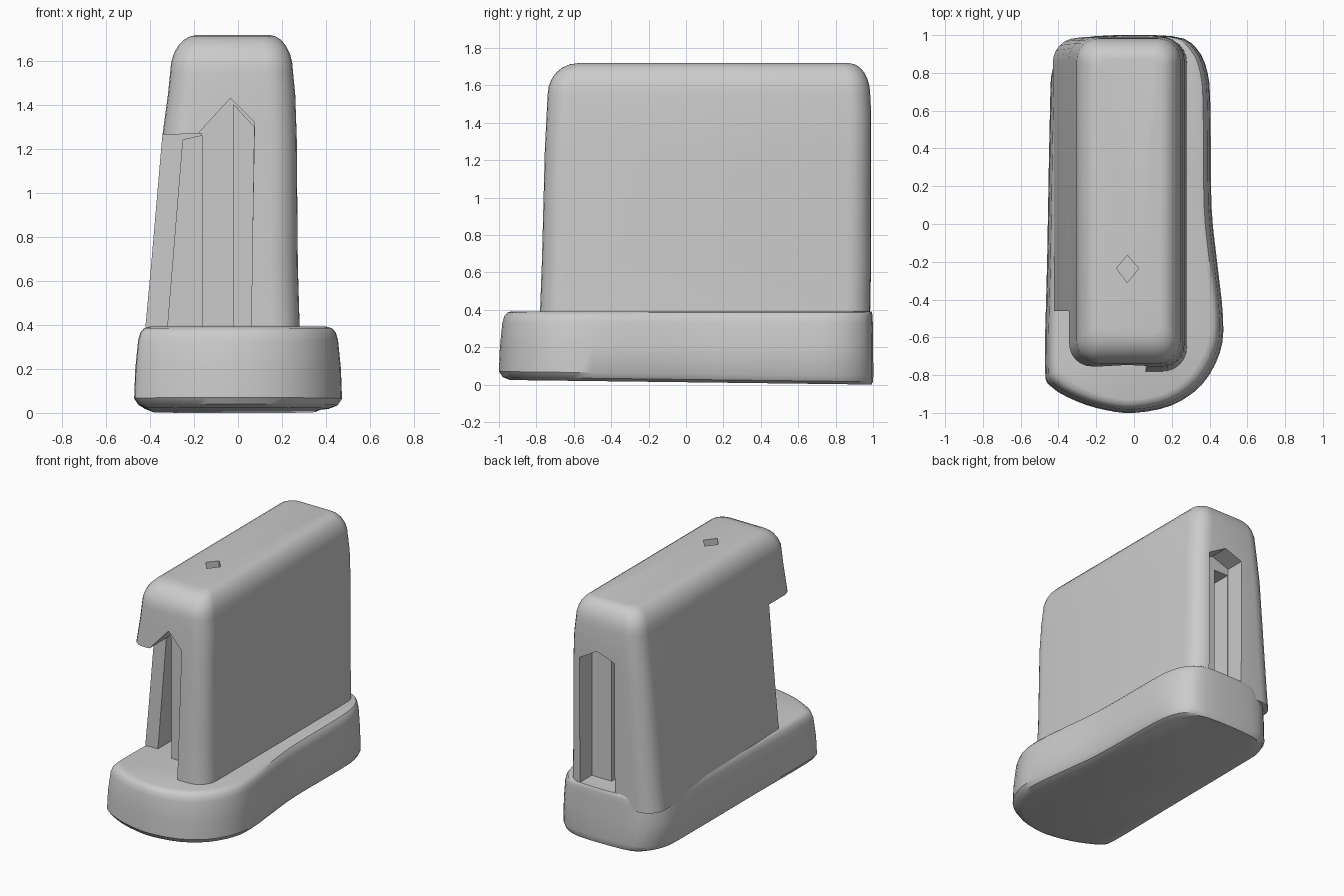
import bpy, bmesh, math
from mathutils import Vector

if "Cube" in bpy.data.objects:
    bpy.data.objects.remove(bpy.data.objects["Cube"])


def make_object(name, bm):
    bmesh.ops.recalc_face_normals(bm, faces=bm.faces)
    mesh = bpy.data.meshes.new(name)
    bm.to_mesh(mesh)
    bm.free()
    ob = bpy.data.objects.new(name, mesh)
    bpy.context.collection.objects.link(ob)
    return ob


def loft(name, rings):
    bm = bmesh.new()
    loops = [[bm.verts.new(p) for p in ring] for ring in rings]
    n = len(loops[0])
    for a, b in zip(loops, loops[1:]):
        for i in range(n):
            j = (i + 1) % n
            bm.faces.new((a[i], a[j], b[j], b[i]))
    bm.faces.new(loops[0][::-1])
    bm.faces.new(loops[-1])
    return make_object(name, bm)


def rounded_rect(xl, xr, yf, yb, r, z, seg=6):
    pts = []
    corners = [(xr - r, yf + r, -90), (xr - r, yb - r, 0),
               (xl + r, yb - r, 90), (xl + r, yf + r, 180)]
    for cx, cy, start in corners:
        for k in range(seg + 1):
            a = math.radians(start + 90 * k / seg)
            pts.append((cx + r * math.cos(a), cy + r * math.sin(a), z))
    return pts


def smooth_outline(ctrl, steps=3):
    out, n = [], len(ctrl)
    for i in range(n):
        p0, p1, p2, p3 = (Vector(ctrl[(i + k) % n]) for k in (-1, 0, 1, 2))
        for s in range(steps):
            t = s / steps
            out.append(0.5 * (2 * p1 + (p2 - p0) * t
                              + (2 * p0 - 5 * p1 + 4 * p2 - p3) * t * t
                              + (3 * p1 - p0 - 3 * p2 + p3) * t ** 3))
    return out


def prism_cutter(name, profile, y0, y1):
    # x-z profile swept along y
    ob = loft(name, [[(x, y, z) for x, z in profile] for y in (y0, y1)])
    ob.hide_render = True
    return ob


def smooth(ob, angle=35):
    bpy.ops.object.select_all(action='DESELECT')
    ob.select_set(True)
    bpy.context.view_layer.objects.active = ob
    bpy.ops.object.shade_smooth_by_angle(angle=math.radians(angle))


# Base: asymmetric rounded foot, bulging at the front right
outline = smooth_outline([
    (0, -1), (0.2, -0.96), (0.36, -0.85), (0.455, -0.68), (0.472, -0.5),
    (0.44, -0.2), (0.41, 0.1), (0.405, 0.6), (0.39, 0.8), (0.33, 0.93),
    (0.2, 0.995), (-0.2, 0.995), (-0.35, 0.95), (-0.43, 0.82), (-0.445, 0.6),
    (-0.46, -0.2), (-0.472, -0.75), (-0.44, -0.86), (-0.3, -0.94), (-0.15, -0.985)])
rings = []
for z, inset in [(0, 0.06), (0.015, 0.02), (0.045, 0), (0.2, 0.005),
                 (0.33, 0.018), (0.365, 0.028), (0.385, 0.045), (0.392, 0.07)]:
    ring = []
    for p in outline:
        y = p.y * (1 - inset) if p.y < 0 else p.y * (1 - inset * 0.15)
        lift = 0.025 * (1 - y) / 2 if z < 0.1 else 0
        ring.append((p.x * (1 - inset / 0.47), y, z + lift))
    rings.append(ring)
base = loft("base", rings)

# Body: tapered upright block with a rounded top
levels = [(0.3, -0.43, 0.285, -0.785, 0.985, 0.13),
          (0.4, -0.42, 0.28, -0.78, 0.985, 0.13),
          (0.67, -0.395, 0.272, -0.77, 0.99, 0.13),
          (1.25, -0.345, 0.267, -0.755, 0.99, 0.12),
          (1.45, -0.318, 0.26, -0.745, 0.99, 0.12),
          (1.55, -0.308, 0.25, -0.74, 0.985, 0.12)]
for k in range(1, 7):
    a = math.radians(15 * k)
    d = 1 - math.cos(a)
    levels.append((1.55 + 0.168 * math.sin(a), -0.308 + 0.125 * d, 0.25 - 0.11 * d,
                   -0.74 + 0.16 * d, 0.985 - 0.11 * d, 0.12 - 0.07 * d))
body = loft("body", [rounded_rect(xl, xr, yf, yb, r, z)
                     for z, xl, xr, yf, yb, r in levels])

cutters = [
    # Front recess with a peaked roof under the overhanging head
    prism_cutter("front_recess_cutter", [(-0.7, 0.2), (0.055, 0.2), (0.075, 1.32),
                 (-0.035, 1.43), (-0.19, 1.26), (-0.7, 1.25)], -1.2, -0.53),
    # Set-back of the left wall
    prism_cutter("left_wall_cutter", [(-0.7, 0.2), (-0.165, 0.2), (-0.165, 1.27),
                 (-0.7, 1.25)], -1.2, -0.46),
    # Groove between the left wall and the central plate
    prism_cutter("groove_cutter", [(-0.335, 0.2), (-0.163, 0.2), (-0.163, 1.26),
                 (-0.25, 1.24)], -1.1, -0.1),
    # Narrow channel between central plate and right wall
    prism_cutter("channel_cutter", [(-0.02, 0.2), (0.057, 0.2), (0.073, 1.3),
                 (-0.02, 1.4)], -1.1, -0.4),
    # Stepped slot in the back
    prism_cutter("back_slot_cutter", [(-0.12, 0.2), (0.16, 0.2), (0.16, 1.3),
                 (0.02, 1.38), (-0.12, 1.33)], 0.85, 1.2),
    prism_cutter("back_deep_slot_cutter", [(-0.115, 0.2), (0, 0.2), (0, 1.28),
                 (-0.115, 1.28)], 0.6, 1.1),
]
# Diamond pit in the top
diamond = [(0.025, -0.235), (-0.035, -0.165), (-0.093, -0.235), (-0.035, -0.31)]
pit = loft("pit_cutter", [[(x, y, z) for x, y in diamond] for z in (1.67, 1.85)])
pit.hide_render = True
cutters.append(pit)

for c in cutters:
    m = body.modifiers.new(c.name, 'BOOLEAN')
    m.operation = 'DIFFERENCE'
    m.solver = 'EXACT'
    m.object = c
bpy.context.view_layer.update()
bpy.ops.object.select_all(action='DESELECT')
body.select_set(True)
bpy.context.view_layer.objects.active = body
for m in list(body.modifiers):
    bpy.ops.object.modifier_apply(modifier=m.name)
for c in cutters:
    bpy.data.objects.remove(c)

smooth(base)
smooth(body)
